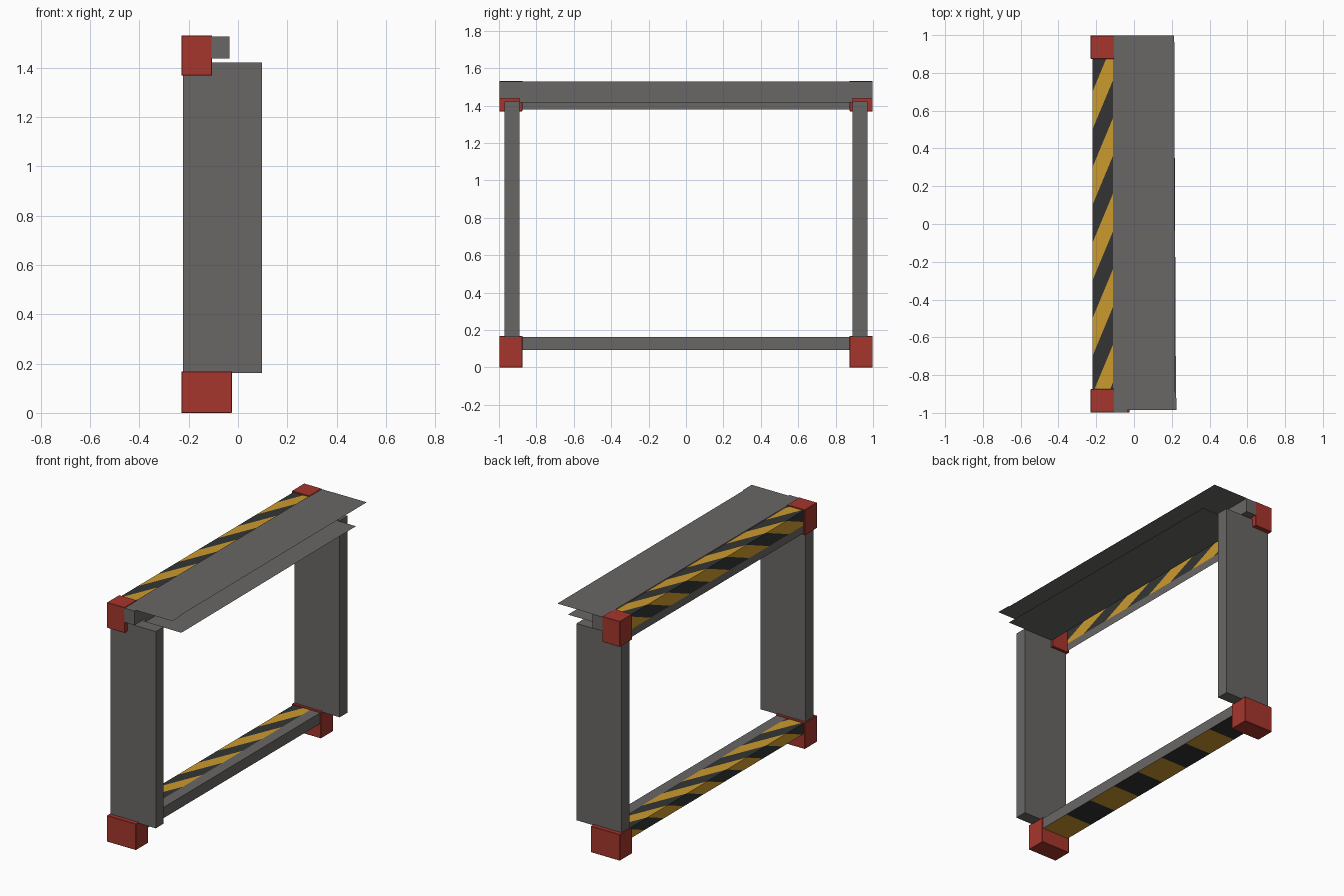
import bpy, bmesh
from mathutils import Vector

if "Cube" in bpy.data.objects:
    bpy.data.objects.remove(bpy.data.objects["Cube"])


def material(name, rgb):
    m = bpy.data.materials.new(name)
    m.diffuse_color = (*rgb, 1)
    m.use_nodes = True
    m.node_tree.nodes["Principled BSDF"].inputs["Base Color"].default_value = m.diffuse_color
    return m


GREY = material("steel grey", (0.142, 0.136, 0.13))
RED = material("red paint", (0.38, 0.037, 0.026))
YELLOW = material("hazard yellow", (0.59, 0.32, 0.027))
BLACK = material("hazard black", (0.033, 0.034, 0.034))


def finish(name, bm, mats):
    me = bpy.data.meshes.new(name)
    bm.to_mesh(me)
    bm.free()
    for m in mats:
        me.materials.append(m)
    ob = bpy.data.objects.new(name, me)
    bpy.context.collection.objects.link(ob)
    return ob


def box_bm(x, y, z):
    bm = bmesh.new()
    bmesh.ops.create_cube(bm, size=1)
    for v in bm.verts:
        v.co = [(r[0] + r[1]) / 2 + c * (r[1] - r[0]) for r, c in zip((x, y, z), v.co)]
    return bm


def box(name, x, y, z, mat, bevel=0.0):
    bm = box_bm(x, y, z)
    if bevel:
        bmesh.ops.bevel(bm, geom=bm.edges[:], offset=bevel, segments=1, affect='EDGES')
    return finish(name, bm, [mat])


def sheet(name, pts, mat):
    bm = bmesh.new()
    bm.faces.new([bm.verts.new(p) for p in pts])
    return finish(name, bm, [mat])


# Slanted hazard stripes: cut by parallel planes, then colour alternate bands
def stripe(bm, origin, plain, slope=2.4, width=0.2, phase=-0.1):
    n = Vector((-slope, 1, -slope))
    for i in range(-12, 13):
        p = origin + Vector((0, phase + i * width, 0))
        bmesh.ops.bisect_plane(bm, geom=bm.verts[:] + bm.edges[:] + bm.faces[:],
                               plane_co=p, plane_no=n.normalized())
    for f in bm.faces:
        c = f.calc_center_median()
        if plain(f, c):
            f.material_index = 2
        else:
            u = (c - origin).dot(n) - phase
            f.material_index = 1 if int(u // width) % 2 == 0 else 0


MATS = [YELLOW, BLACK, GREY]

# Corner blocks, posts and rail ends at both sides
for s, side in ((-1, "front"), (1, "back")):
    def yr(a, b):
        return tuple(sorted((s * a, s * b)))
    box(side + "_foot_block", (-0.23, -0.024), yr(0.874, 0.998), (0, 0.168), RED, 0.002)
    box(side + "_top_block", (-0.23, -0.105), yr(0.874, 0.998), (1.369, 1.532), RED, 0.002)
    box(side + "_post", (-0.223, 0.097), yr(0.891, 0.97), (0.162, 1.422), GREY)
    box(side + "_rail_end", (-0.11, -0.035), yr(0.89, 0.998), (1.438, 1.528), GREY)

# Bottom striped beam with a grey inner strip
bm = box_bm((-0.22, -0.03), (-0.88, 0.88), (0.096, 0.163))
bmesh.ops.bisect_plane(bm, geom=bm.verts[:] + bm.edges[:] + bm.faces[:],
                       plane_co=(-0.10, 0, 0), plane_no=(1, 0, 0))
bm.normal_update()
stripe(bm, Vector((-0.22, 0, 0.163)),
       lambda f, c: f.normal.x > 0.5 or (f.normal.z > 0.5 and c.x > -0.10))
finish("bottom_beam", bm, MATS)

# Underside of the bottom beam, with straighter and broader bands
bm = box_bm((-0.22, -0.03), (-0.88, 0.88), (0.094, 0.096))
stripe(bm, Vector((-0.22, 0, 0.094)), lambda f, c: f.normal.x > 0.5,
       slope=0.0, width=0.22, phase=0.22)
finish("bottom_beam_underside", bm, MATS)

# Top striped angle beam, grey along its lower edge
bm = bmesh.new()
profile = [(-0.11, 1.525), (-0.22, 1.525), (-0.22, 1.43), (-0.22, 1.38)]
rows = [[bm.verts.new((x, y, z)) for y in (0.88, -0.88)] for x, z in profile]
for a, b in zip(rows, rows[1:]):
    bm.faces.new((a[0], b[0], b[1], a[1]))
bm.normal_update()
stripe(bm, Vector((-0.22, 0, 1.525)), lambda f, c: c.z < 1.43)
finish("top_beam", bm, MATS)

# Inner web and the two thin overhanging roof plates
sheet("top_beam_web", [(-0.035, -0.89, 1.417), (-0.035, 0.89, 1.417),
                       (-0.035, 0.89, 1.528), (-0.035, -0.89, 1.528)], GREY)
sheet("upper_plate", [(-0.11, -0.89, 1.529), (-0.035, -0.985, 1.529), (0.225, -0.985, 1.529),
                      (0.223, -0.89, 1.529), (0.218, -0.89, 1.529), (0.213, 0.998, 1.529),
                      (-0.035, 0.998, 1.529), (-0.11, 0.89, 1.529)], GREY)
sheet("lower_plate", [(-0.11, -0.89, 1.417), (0.222, -0.89, 1.417),
                      (0.213, 0.89, 1.417), (-0.11, 0.89, 1.417)], GREY)
